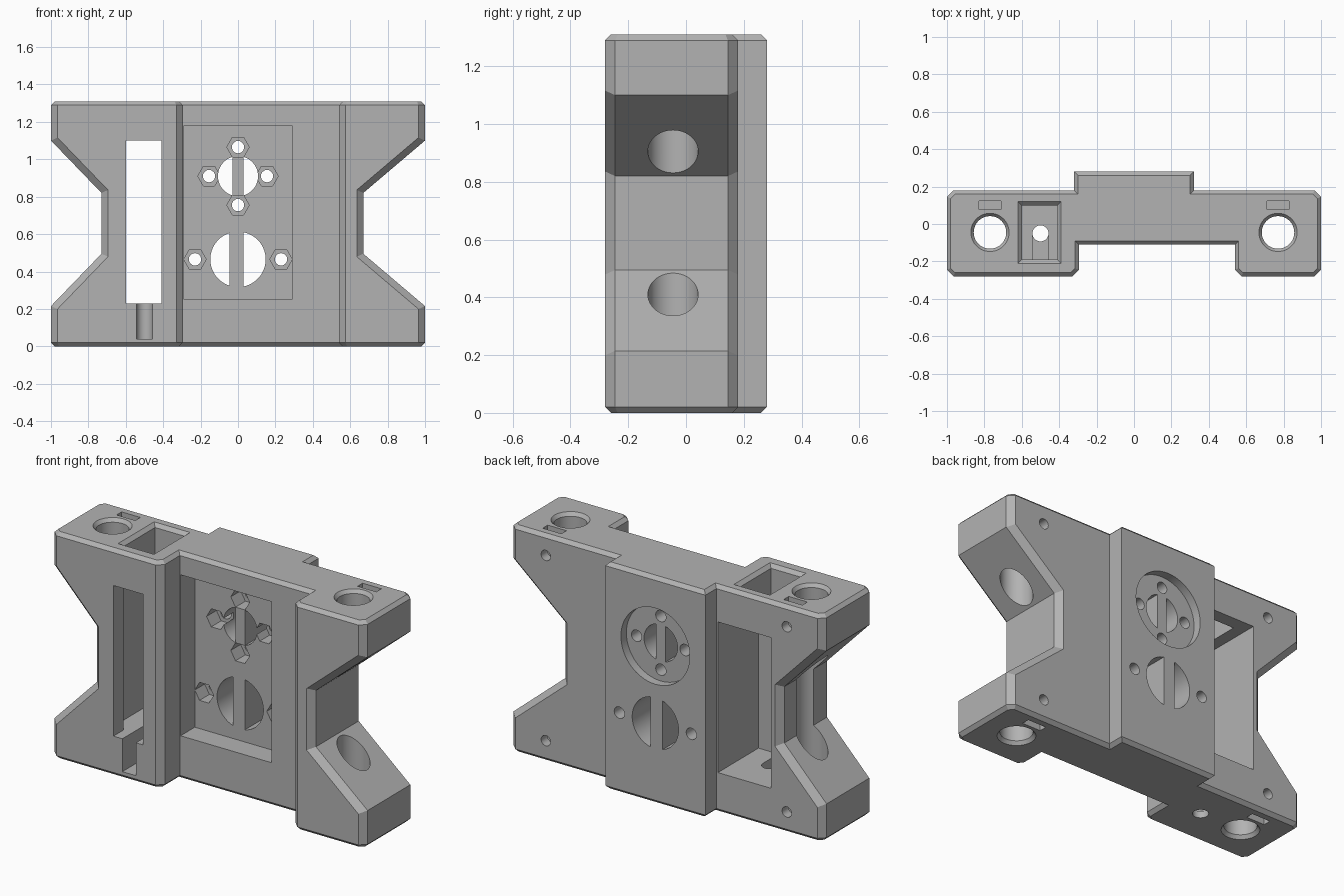
import bpy, bmesh
from math import pi, sin, cos, asin

if "Cube" in bpy.data.objects:
    bpy.data.objects.remove(bpy.data.objects["Cube"], do_unlink=True)

HEIGHT, FRONT, BACK, BLOCK_BACK = 1.31, -0.28, 0.18, 0.28
CHAMFER = 0.035

grey = bpy.data.materials.new("plain grey")
grey.use_nodes = True
grey.diffuse_color = (0.45, 0.45, 0.45, 1)
grey.node_tree.nodes["Principled BSDF"].inputs["Base Color"].default_value = grey.diffuse_color


def loft(name, loops, rim=0):
    """Closed solid through equal-length loops; rim bevels the end outlines."""
    bm = bmesh.new()
    rings = [[bm.verts.new(p) for p in loop] for loop in loops]
    n = len(rings[0])
    for a, b in zip(rings, rings[1:]):
        for i in range(n):
            bm.faces.new((a[i], a[(i + 1) % n], b[(i + 1) % n], b[i]))
    caps = [bm.faces.new(rings[0]), bm.faces.new(rings[-1])]
    bmesh.ops.recalc_face_normals(bm, faces=bm.faces)
    if rim:
        edges = [e for f in caps for e in f.edges]
        bmesh.ops.bevel(bm, geom=edges, offset=rim, segments=1, affect='EDGES')
    mesh = bpy.data.meshes.new(name)
    bm.to_mesh(mesh)
    bm.free()
    obj = bpy.data.objects.new(name, mesh)
    bpy.context.collection.objects.link(obj)
    mesh.materials.append(grey)
    return obj


def arc(x, y, r, n=48, start=0.0, sweep=2 * pi, closed=True):
    steps = n if closed else n - 1
    return [(x + r * cos(start + sweep * i / steps),
             y + r * sin(start + sweep * i / steps)) for i in range(n)]


def along_y(points, y0, y1):
    return loft("cutter", [[(x, y, z) for x, z in points] for y in (y0, y1)])


def box(x0, x1, y0, y1, z0, z1):
    return along_y([(x0, z0), (x1, z0), (x1, z1), (x0, z1)], y0, y1)


def upright(sections):
    """Loft of (outline, z) pairs."""
    return loft("cutter", [[(x, y, z) for x, y in pts] for pts, z in sections])


# Body: plan profile pulled up, with chamfered end rims
profile = [(-1 + CHAMFER, FRONT), (-0.33, FRONT), (-0.295, FRONT + CHAMFER), (-0.295, -0.11),
           (0.54, -0.11), (0.54, FRONT + CHAMFER), (0.575, FRONT), (1 - CHAMFER, FRONT),
           (1, FRONT + CHAMFER), (1, BACK - CHAMFER), (1 - CHAMFER, BACK), (0.32, BACK),
           (0.32, BLOCK_BACK), (-0.32, BLOCK_BACK), (-0.32, BACK), (-1 + CHAMFER, BACK),
           (-1, BACK - CHAMFER), (-1, FRONT + CHAMFER)]
body = loft("carriage_body", [[(x, y, z) for x, y in profile] for z in (0, HEIGHT)], rim=0.02)


def cut(cutter):
    mod = body.modifiers.new("cut", 'BOOLEAN')
    mod.operation, mod.solver, mod.object = 'DIFFERENCE', 'EXACT', cutter
    bpy.context.view_layer.objects.active = body
    bpy.ops.object.modifier_apply(modifier=mod.name)
    bpy.data.objects.remove(cutter, do_unlink=True)


# Side notches, flared at front and back for the chamfers
for side, wall in ((-1, 0.73), (1, 0.67)):
    slope = 0.28 / (1 - wall)
    loops = []
    for y, d in ((FRONT - 0.02, CHAMFER + 0.02), (FRONT + CHAMFER, 0),
                 (BACK - CHAMFER, 0), (BACK + 0.02, CHAMFER + 0.02)):
        x = wall - d
        top, low = 0.82 + 0.45 * d, 0.495 - 0.45 * d
        rise = (1.1 - x) * slope
        loops.append([(side * px, y, z) for px, z in
                      ((x, low), (x, top), (1.1, top + rise), (1.1, low - rise))])
    cut(loft("cutter", loops))

# Rod bores with countersunk ends, clamp screws and nut slots
for x in (-0.77, 0.77):
    cut(upright([(arc(x, -0.045, r), z) for r, z in
                 ((0.11, -0.01), (0.087, 0.02), (0.087, HEIGHT - 0.02), (0.11, HEIGHT + 0.01))]))
    for z, z0, z1 in ((0.12, -0.01, 0.17), (1.19, 1.14, HEIGHT + 0.01)):
        cut(box(x - 0.06, x + 0.06, 0.077, 0.123, z0, z1))
        cut(along_y(arc(x, z, 0.03, 24), -0.045, BACK + 0.02))

# Belt cavity: open back, front window, flared top shaft
cut(box(-0.67, -0.33, -0.19, 0.3, 0.23, 1.10))
cut(box(-0.60, -0.41, -0.3, -0.1, 0.23, 1.10))


def rect(x0, x1, y0, y1, g):
    return [(x0 - g, y0 - g), (x1 + g, y0 - g), (x1 + g, y1 + g), (x0 - g, y1 + g)]


cut(upright([(rect(-0.60, -0.41, -0.19, 0.10, g), z) for g, z in
             ((0, 1.05), (0, HEIGHT - 0.02), (0.03, HEIGHT + 0.01))]))

# Tension screw hole and its front slot
cut(upright([(arc(-0.5, -0.05, 0.043, 32), z) for z in (-0.01, 0.3)]))
cut(box(-0.543, -0.457, -0.3, -0.05, 0.04, 0.3))

# Front pocket and round seat on the back
cut(box(-0.29, 0.29, -0.2, 0.02, 0.25, 1.18))
cut(along_y(arc(0, 0.91, 0.22, 64), 0.23, 0.3))

# Large bores split by an upright bar
for z, r, left, right in ((0.91, 0.107, -0.03, 0.03), (0.465, 0.148, -0.045, 0.03)):
    a, b = asin(right / r), asin(-left / r)
    cut(along_y(arc(0, z, r, 28, a - pi / 2, pi - 2 * a, False), -0.05, 0.32))
    cut(along_y(arc(0, z, r, 28, pi / 2 + b, pi - 2 * b, False), -0.05, 0.32))

# Mounting screws with hexagonal nut traps
screws = [(-0.155, 0.91), (0.155, 0.91), (0, 0.755), (0, 1.065), (-0.23, 0.465), (0.23, 0.465)]
for x, z in screws:
    cut(along_y(arc(x, z, 0.033, 24), -0.05, 0.32))
    cut(along_y(arc(x, z, 0.06, 6), -0.05, 0.11))

# Smooth bores, sharp edges
bpy.ops.object.select_all(action='DESELECT')
body.select_set(True)
bpy.context.view_layer.objects.active = body
bpy.ops.object.shade_smooth_by_angle(angle=pi / 9)
